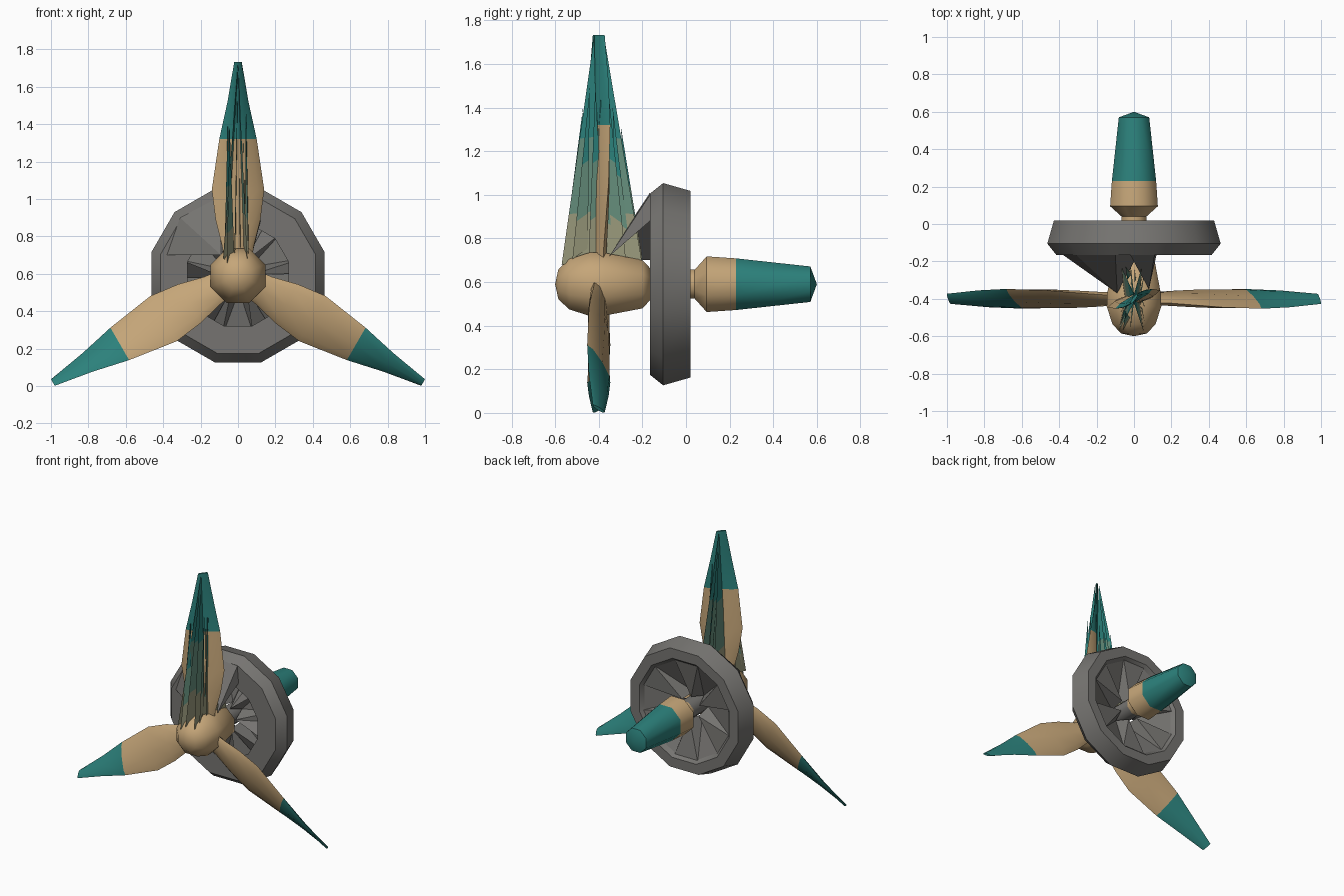
import bpy, bmesh, math, random
from mathutils import Vector, Matrix

if "Cube" in bpy.data.objects:
    bpy.data.objects.remove(bpy.data.objects["Cube"])

random.seed(4)
CZ = 0.59                      # axle height
HUB = Vector((0, -0.4, CZ))    # blade centre


def mat(name, rgb):
    m = bpy.data.materials.new(name)
    m.diffuse_color = (*rgb, 1)
    m.use_nodes = True
    m.node_tree.nodes["Principled BSDF"].inputs["Base Color"].default_value = m.diffuse_color
    return m


TAN = mat("tan", (0.56, 0.38, 0.19))
TEAL = mat("teal", (0.025, 0.22, 0.20))
MIX = mat("tan_teal_blend", (0.32, 0.32, 0.20))
MIX2 = mat("teal_tan_blend", (0.13, 0.27, 0.20))
GREY = mat("grey", (0.18, 0.175, 0.165))


def make(name, bm, mats, angle=None):
    bmesh.ops.remove_doubles(bm, verts=bm.verts, dist=1e-4)
    bmesh.ops.recalc_face_normals(bm, faces=bm.faces)
    me = bpy.data.meshes.new(name)
    bm.to_mesh(me)
    bm.free()
    ob = bpy.data.objects.new(name, me)
    bpy.context.collection.objects.link(ob)
    for m in mats:
        me.materials.append(m)
    if angle:
        bpy.ops.object.select_all(action='DESELECT')
        ob.select_set(True)
        bpy.context.view_layer.objects.active = ob
        bpy.ops.object.shade_smooth_by_angle(angle=math.radians(angle))
    return ob


def loft(rings, split=99, caps=False):
    """Skin a list of point rings; segments from 'split' on use material 1."""
    bm = bmesh.new()
    vs = [[bm.verts.new(p) for p in r] for r in rings]
    n = len(vs[0])
    for i in range(len(vs) - 1):
        for j in range(n):
            k = (j + 1) % n
            f = bm.faces.new((vs[i][j], vs[i][k], vs[i + 1][k], vs[i + 1][j]))
            f.material_index = int(i >= split)
    if caps:
        bm.faces.new(vs[0])
        bm.faces.new(vs[-1]).material_index = int(split < 99)
    return bm


def polar(r, y, a):
    return Vector((r * math.cos(a), y, CZ + r * math.sin(a)))


def revolve(profile, n, phase=0.0, split=99):
    return loft([[polar(r, y, 2 * math.pi * (j + phase) / n) for j in range(n)]
                 for r, y in profile], split)


def triangles(name, tris, m):
    bm = bmesh.new()
    for t in tris:
        bm.faces.new([bm.verts.new(p) for p in t])
    return make(name, bm, [m])


# Rounded spinner hub
make("hub", revolve([(0, -0.6), (0.075, -0.585), (0.125, -0.535), (0.158, -0.44),
                     (0.155, -0.37), (0.12, -0.2), (0.08, -0.165), (0, -0.165)],
                    8, 0.5), [TAN], 50)

# Three twisted blades: radius, half chord across, half chord front-to-back, half thickness
STATIONS = [(0.05, 0.07, 0.02, 0.03), (0.16, 0.085, 0.022, 0.03),
            (0.30, 0.12, 0.033, 0.03), (0.46, 0.14, 0.045, 0.027),
            (0.73, 0.10, 0.053, 0.018), (0.93, 0.056, 0.045, 0.013),
            (1.143, 0.020, 0.027, 0.008)]
for b, label in enumerate(("top", "right", "left")):
    rot = Matrix.Rotation(math.radians(120 * b), 3, 'Y')
    rings = []
    for r, w, d, t in STATIONS:
        chord = Vector((w, d, 0))
        thick = Vector((-d, w, 0)).normalized() * t
        rings.append([HUB + rot @ (chord * math.cos(a) + thick * math.sin(a)
                                   + Vector((0, 0, r)))
                      for a in (math.pi * j / 4 for j in range(8))])
    make(label + "_blade", loft(rings, 4, True), [TAN, TEAL], 60)

# Twelve-sided ring
ring = [(0.28, -0.165), (0.43, -0.165), (0.48, -0.105), (0.443, 0.02),
        (0.37, 0.02), (0.30, -0.06), (0.28, -0.165)]
make("ring", revolve(ring, 12, 0.5), [GREY], 35)

# Axle and rear handle
make("axle", revolve([(0, -0.2), (0.07, -0.2), (0.07, 0.06), (0, 0.06)], 8, 0.5),
     [GREY], 50)
make("handle", revolve([(0, 0.01), (0.072, 0.01), (0.072, 0.04), (0.138, 0.095),
                        (0.128, 0.23), (0.088, 0.57), (0, 0.6)], 8, 0.5, 4),
     [TAN, TEAL], 46)

# Twisted webs closing the inside of the ring
tris = []
step = math.radians(30)
for i in range(12):
    a = step * (i + 0.5)
    tip, nxt = (polar(0.08, -0.14 if k % 2 else -0.05, step * k + 0.6)
                for k in (i, i + 1))
    rim = polar(0.36, 0.0, a + step)
    tris.append((polar(0.36, 0.0, a), rim, tip))
    tris.append((rim, nxt, tip))
    if i % 2:
        tris.append((polar(0.29, -0.14, a), polar(0.29, -0.05, a + 0.3), tip))
triangles("ring_webs", tris, GREY)


# Grey sloping webs from the ring rim to the hub
def slope(name, base, apex):
    pts = [Vector((x, -0.165, z)) for x, z in base]
    triangles(name, [(pts[i - 1], pts[i], Vector(apex)) for i in range(len(pts))], GREY)


slope("left_sloping_web", [(-0.38, 0.70), (-0.31, 0.90), (-0.10, 1.01), (0.02, 0.93)],
      (-0.09, -0.37, 0.70))
slope("right_sloping_web", [(-0.02, 1.01), (0.11, 1.0), (0.12, 0.88)],
      (0.08, -0.35, 0.72))

# Thin fins fanning from the hub up to the top blade tip
fins = []
for i in range(16):
    y = -0.57 + 0.37 * i / 15
    x = random.uniform(-0.10, 0.07)
    z = 0.64 + random.uniform(0, 0.08)
    top = random.uniform(1.3, 1.55)
    s = (1.73 - top) / 1.08
    tip = Vector((x * 0.75, -0.4 + (y + 0.4) * (0.12 + s), top))
    fins.append((Vector((x, y, z)), Vector((x * 0.5 + 0.01,
                 y + (0.07 if y < -0.4 else -0.07), z + 0.05)), tip))
# Broad front and back fins giving the side outline
for x in (-0.08, -0.02, 0.05):
    for y in (-0.57, -0.2):
        fins.append((Vector((x, y, 0.68)), Vector((x * 0.6, -0.4, 0.70)),
                     Vector((0, -0.4 + (y + 0.4) * 0.12, 1.73))))

# Each fin is banded from tan at the hub to teal at the tip
bm = bmesh.new()
CUTS = (0, 0.22, 0.55, 0.999)
for a, b, tip in fins:
    rows = [[bm.verts.new(p.lerp(tip, t)) for p in (a, b)] for t in CUTS]
    for k in range(3):
        f = bm.faces.new(rows[k] + rows[k + 1][::-1])
        f.material_index = k
make("top_fins", bm, [MIX, MIX2, TEAL])
